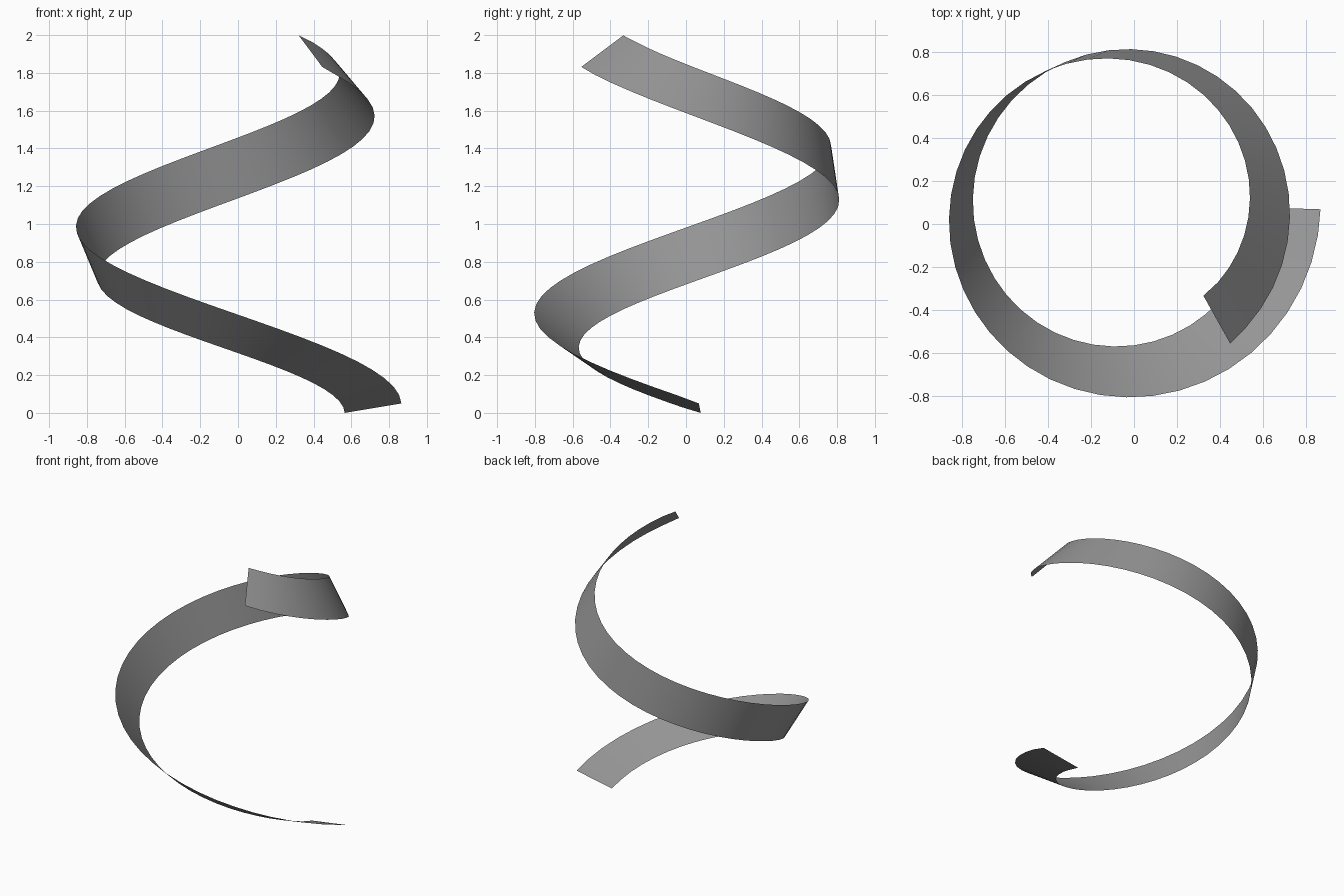
import bpy
import bmesh
from math import sin, cos, radians
from mathutils import Vector

cube = bpy.data.objects.get("Cube")
if cube:
    bpy.data.objects.remove(cube, do_unlink=True)

# Ribbon settings
SEGMENTS = 50
SWEEP = radians(409)
RADIUS_START, RADIUS_END = 0.78, 0.684
Z_START, Z_END = 0.025, 1.915
TILT_START, TILT_END = radians(10), radians(144)
HALF_WIDTH = 0.152
CENTRE = Vector((-0.065, 0.073, 0))


def mix(a, b, t):
    return a + (b - a) * t


def path_point(i):
    """Point on the tapering clockwise helix."""
    t = i / SEGMENTS
    a = -SWEEP * t
    r = mix(RADIUS_START, RADIUS_END, t)
    return CENTRE + Vector((r * cos(a), r * sin(a), mix(Z_START, Z_END, t)))


# Grey material
grey = bpy.data.materials.new("grey")
grey.use_nodes = True
colour = (0.3, 0.3, 0.3, 1)
grey.diffuse_color = colour
grey.node_tree.nodes["Principled BSDF"].inputs["Base Color"].default_value = colour

# Twisting ribbon: a flat strip that rolls around the path as it climbs
points = [path_point(i) for i in range(SEGMENTS + 1)]
bm = bmesh.new()
previous = None
for i, p in enumerate(points):
    tangent = (points[min(i + 1, SEGMENTS)] - points[max(i - 1, 0)]).normalized()
    outward = Vector((-tangent.y, tangent.x, 0)).normalized()
    if outward.dot(p - CENTRE) < 0:
        outward.negate()
    upward = tangent.cross(outward)
    if upward.z < 0:
        upward.negate()
    tilt = mix(TILT_START, TILT_END, i / SEGMENTS)
    across = (outward * cos(tilt) + upward * sin(tilt)) * HALF_WIDTH
    pair = (bm.verts.new(p - across), bm.verts.new(p + across))
    if previous:
        bm.faces.new((previous[0], pair[0], pair[1], previous[1]))
    previous = pair
# Make the first face look upward, and the rest follow it
bm.normal_update()
bm.faces.ensure_lookup_table()
if bm.faces[0].normal.z < 0:
    bmesh.ops.reverse_faces(bm, faces=bm.faces[:])
for face in bm.faces:
    face.smooth = True

mesh = bpy.data.meshes.new("spiral_ribbon")
bm.to_mesh(mesh)
bm.free()
mesh.materials.append(grey)
ribbon = bpy.data.objects.new("spiral_ribbon", mesh)
bpy.context.scene.collection.objects.link(ribbon)
